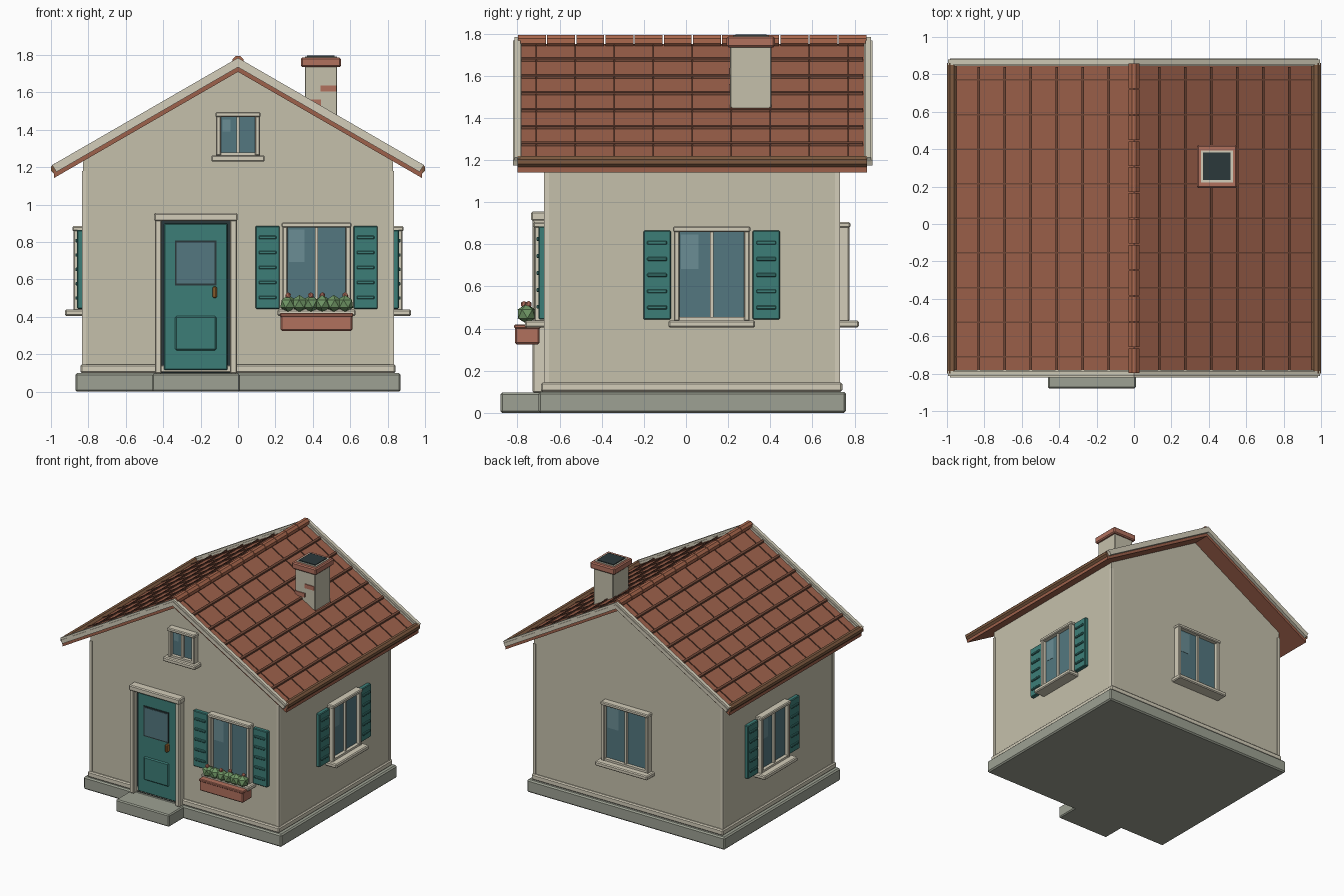
import bpy, bmesh, math
from mathutils import Matrix, Vector

if "Cube" in bpy.data.objects:
    bpy.data.objects.remove(bpy.data.objects["Cube"])

HEX = dict(wall="C4BFAA", trim="D2CCB8", stone="9CA092", teal="3F7D77", glass="54777F",
           glint="6A8C93", roof="9C614C", seam="70493A", ridge="A9684F", gutter="7C5A42",
           clay="B0705E", leaf="6F9565", flower="CC7F6C", dark="2F3B3D", brass="A8743C")
MATS = {}
for key, h in HEX.items():
    m = bpy.data.materials.new(key)
    m.diffuse_color = [(int(h[i:i + 2], 16) / 255) ** 2.2 for i in (0, 2, 4)] + [1]
    m.use_nodes = True
    m.node_tree.nodes["Principled BSDF"].inputs["Base Color"].default_value = m.diffuse_color
    MATS[key] = m


def finish(name, bm, mat, M=None, bevel=0):
    if bevel:
        bmesh.ops.bevel(bm, geom=bm.edges[:], offset=bevel, segments=1, affect='EDGES')
    if M is not None:
        bm.transform(M)
    bmesh.ops.recalc_face_normals(bm, faces=bm.faces[:])
    me = bpy.data.meshes.new(name)
    bm.to_mesh(me)
    bm.free()
    me.materials.append(MATS[mat])
    ob = bpy.data.objects.new(name, me)
    bpy.context.collection.objects.link(ob)
    return ob


def box(name, x, y, z, mat, M=None, bevel=0.0):
    """Box from (min, max) ranges."""
    bm = bmesh.new()
    bmesh.ops.create_cube(bm, size=1)
    for v in bm.verts:
        v.co = Vector([r[0] if c < 0 else r[1] for c, r in zip(v.co, (x, y, z))])
    return finish(name, bm, mat, M, bevel)


def prism(name, pts, y0, y1, mat, bevel=0.0):
    """Profile in x-z extruded along y."""
    bm = bmesh.new()
    f = bm.faces.new([bm.verts.new((x, y0, z)) for x, z in pts])
    r = bmesh.ops.extrude_face_region(bm, geom=[f])
    bmesh.ops.translate(bm, vec=(0, y1 - y0, 0), verts=[v for v in r['geom'] if isinstance(v, bmesh.types.BMVert)])
    return finish(name, bm, mat, None, bevel)


def rod(name, x, z, y0, y1, r, mat):
    """Eight-sided rod along y."""
    pts = [(x + r * math.cos(math.radians(22.5 + 45 * i)), z + r * math.sin(math.radians(22.5 + 45 * i))) for i in range(8)]
    return prism(name, pts, y0, y1, mat)


# Walls, plinth and step
WX, Y0, Y1 = 0.83, -0.67, 0.725
box("foundation", (-.87, .87), (-.70, .76), (0, .1), "stone", bevel=.01)
box("plinth_moulding", (-.843, .843), (-.688, .742), (.1, .145), "trim", bevel=.008)
box("door_step", (-.46, .01), (-.88, -.66), (0, .096), "stone", bevel=.008)
box("walls", (-WX, WX), (Y0, Y1), (.1, 1.2), "wall")
SL, TOP, BOT = 0.577, 1.75, 1.71
prism("gable", [(-WX, 1.2), (WX, 1.2), (WX, BOT - SL * WX), (0, BOT), (-WX, BOT - SL * WX)], Y0, Y1, "wall")
for sx in (-1, 1):
    for yc in (Y0 + .007, Y1 - .007):
        cx = sx * (WX - .006)
        box("corner_board", (cx - .011, cx + .011), (yc - .012, yc + .012), (.145, 1.18), "trim")

# Wall frames: local x runs along the wall, -y points outward
FRONT = Matrix.Translation((0, Y0, 0))
RIGHT = Matrix.Translation((WX, 0, 0)) @ Matrix.Rotation(math.pi / 2, 4, 'Z')
LEFT = Matrix.Translation((-WX, 0, 0)) @ Matrix.Rotation(-math.pi / 2, 4, 'Z')
BACK = Matrix.Translation((0, Y1, 0)) @ Matrix.Rotation(math.pi, 4, 'Z')


def window(name, M, u, hw, z0, z1, t=.027, sill=.095, shutters=False):
    b = lambda n, x, d, z, mat, bv=0.0: box(name + n, (u + x[0], u + x[1]), (-d, .01), z, mat, M, bv)
    b("_glass", (-hw + .01, hw - .01), .018, (z0, z1 - .01), "glass")
    b("_glint", (-hw + t + .008, -hw * .35), .020, (z0 + (z1 - z0) * .55, z1 - t - .012), "glint")
    for s in (-1, 1):
        b("_jamb", sorted((s * hw, s * (hw - t))), .05, (z0, z1 - .01), "trim", .005)
    b("_head", (-hw - .004, hw + .004), .055, (z1 - t, z1), "trim", .006)
    b("_bottom_rail", (-hw, hw), .045, (z0, z0 + .018), "trim")
    b("_mullion", (-.009, .009), .035, (z0, z1 - t), "trim")
    b("_sill", (-hw - .026, hw + .026), sill, (z0 - .032, z0 + .002), "trim", .007)
    if shutters:
        for s in (-1, 1):
            a, c = sorted((s * (hw + .014), s * (hw + .144)))
            b("_shutter", (a, c), .03, (z0 + .006, z1 - .02), "teal", .005)
            h = z1 - z0 - .026
            for i in range(5):
                zc = z0 + .006 + h * (i + .75) / 5.5
                b("_slat", (a + .018, c - .018), .04, (zc - .009, zc + .009), "teal", .004)


window("front_window", FRONT, .42, .183, .437, .905, shutters=True)
window("right_window", RIGHT, .122, .18, .437, .885, shutters=True)
window("left_window", LEFT, -.122, .18, .437, .885, shutters=True)
window("back_window", BACK, 0, .205, .437, .905)
window("gable_window", FRONT, 0, .117, 1.262, 1.495, sill=.075)

# Door
d = lambda n, x, dep, z, mat, bv=0.0: box(n, x, (-dep, .01), z, mat, FRONT, bv)
d("door_recess", (-.412, -.04), .015, (.096, .915), "dark")
d("door_leaf", (-.395, -.056), .03, (.115, .9), "teal", .005)
for x in ((-.445, -.408), (-.044, -.006)):
    d("door_jamb", x, .058, (.096, .92), "trim", .006)
d("door_head", (-.449, -.002), .065, (.912, .955), "trim", .007)
d("door_pane_frame", (-.338, -.116), .036, (.568, .808), "dark")
d("door_pane", (-.328, -.126), .039, (.578, .798), "glass")
d("door_panel", (-.336, -.116), .038, (.22, .405), "teal", .008)
d("door_handle", (-.135, -.113), .058, (.5, .562), "brass", .006)

# Flower box with faceted plants
box("flower_box", (.228, .612), (-.812, -.695), (.325, .418), "clay", bevel=.008)
box("flower_box_rim", (.224, .616), (-.816, -.69), (.4, .42), "clay", bevel=.005)
for i in range(6):
    for kind, r, dz in (("plant", .047, .47), ("flower", .017, .515)):
        if kind == "flower" and i not in (0, 2, 3, 5):
            continue
        bm = bmesh.new()
        bmesh.ops.create_icosphere(bm, subdivisions=1, radius=r)
        dy = 0 if kind == "plant" else (-.012, .01)[i % 2]
        M = Matrix.Translation((.268 + i * .061, -.757 + dy, dz)) @ Matrix.Rotation(i * .9, 4, 'Z')
        finish(kind, bm, "leaf" if kind == "plant" else "flower", M)

# Roof slopes, course strips and seams
RY0, RY1 = -.80, .86


def slope_strip(name, s, xa, xb, lo, hi, y0, y1, mat):
    prism(name, [(s * xa, lo - SL * xa), (s * xb, lo - SL * xb), (s * xb, hi - SL * xb), (s * xa, hi - SL * xa)], y0, y1, mat)


for s in (-1, 1):
    slope_strip("roof_slope", s, 0, .985, BOT, TOP, RY0, RY1, "roof")
    for i in range(6):
        x = .135 + i * .139
        slope_strip("tile_course", s, x - .007, x + .007, TOP - .01, TOP + .012, RY0 + .02, RY1 - .02, "seam")
    for i in range(9):
        y = -.71 + i * .185
        slope_strip("tile_seam", s, .02, .965, TOP - .01, TOP + .007, y - .004, y + .004, "seam")
    rod("eave_rail", s * .974, 1.193, RY0, RY1, .028, "gutter")

# Bargeboards on both gable ends
for ya, yb in ((-.82, -.78), (.845, .885)):
    for n, lo, hi, xo, g in (("bargeboard", 1.735, 1.768, .972, 0), ("bargeboard_cap", 1.76, 1.785, .982, .006)):
        prism(n, [(-xo, lo - SL * xo), (0, lo), (xo, lo - SL * xo), (xo + .012, hi - SL * (xo + .012)),
                  (0, hi), (-xo - .012, hi - SL * (xo + .012))], ya + g, yb - g, "trim")

# Ridge caps
n = 12
for i in range(n):
    p = (RY1 - RY0) / n
    rod("ridge_cap", 0, 1.766, RY0 + i * p + .003, RY0 + (i + 1) * p - .003, .031, "ridge")

# Chimney
box("chimney_stack", (.357, .53), (.21, .405), (1.4, 1.75), "wall", bevel=.004)
box("chimney_cap", (.336, .55), (.193, .422), (1.735, 1.787), "clay", bevel=.008)
box("chimney_rim", (.358, .528), (.222, .394), (1.78, 1.791), "trim")
box("chimney_opening", (.37, .516), (.234, .382), (1.78, 1.797), "dark")
for x0, x1, z in ((.442, .526, 1.605), (.36, .445, 1.53)):
    box("chimney_brick", (x0, x1), (.203, .22), (z, z + .032), "clay")
